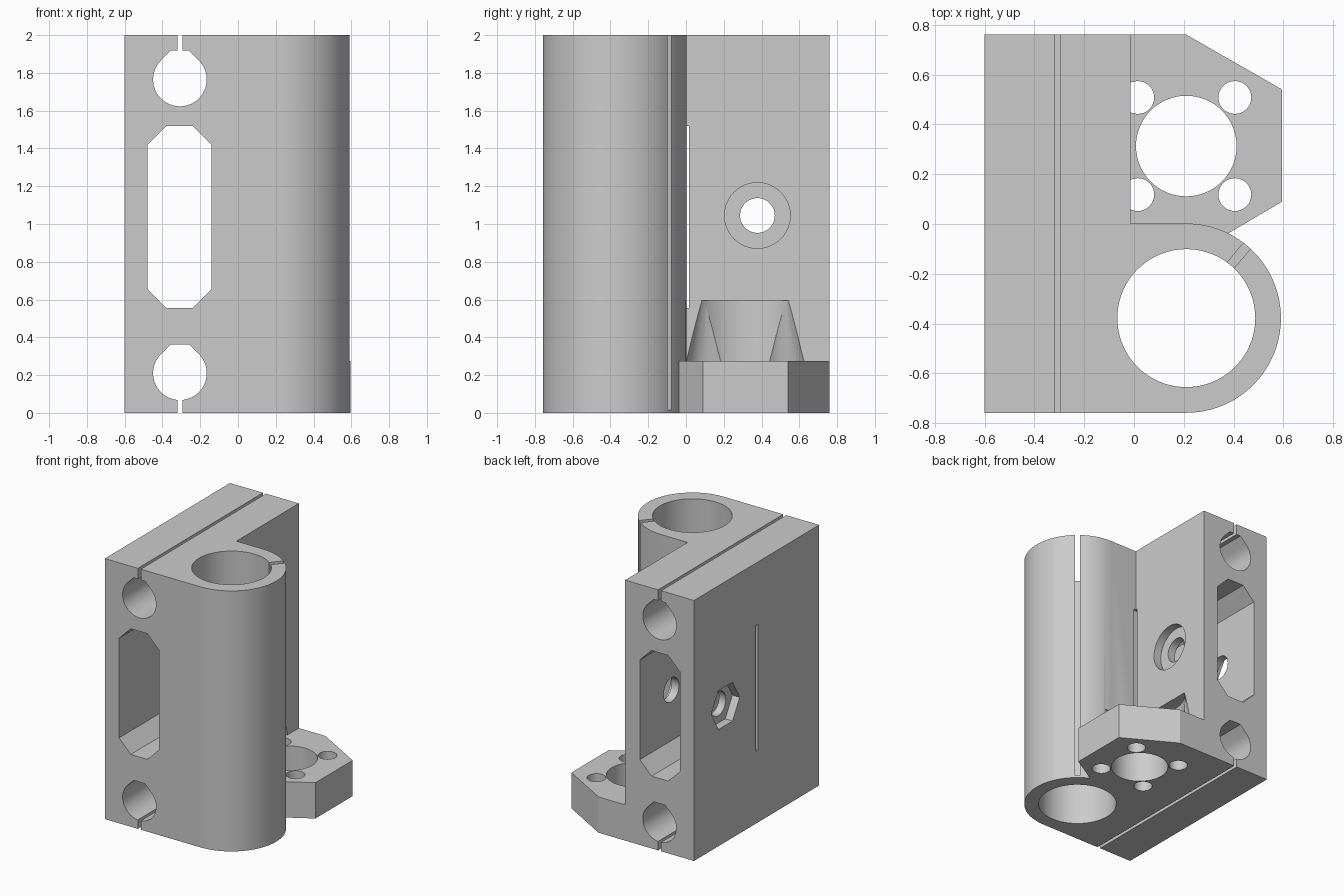
import bpy
import bmesh
from math import cos, sin, pi, radians
from mathutils import Matrix, Vector

if "Cube" in bpy.data.objects:
    bpy.data.objects.remove(bpy.data.objects["Cube"], do_unlink=True)

grey = bpy.data.materials.new("light grey")
grey.use_nodes = True
grey.diffuse_color = (0.6, 0.6, 0.6, 1)
grey.node_tree.nodes["Principled BSDF"].inputs["Base Color"].default_value = (0.6, 0.6, 0.6, 1)

# Matrices turning a profile's own axes (u, v, depth) into x, y, z
ALONG_Z = Matrix.Identity(3)
ALONG_Y = Matrix(((1, 0, 0), (0, 0, 1), (0, 1, 0)))   # profile in x, z
ALONG_X = Matrix(((0, 0, 1), (1, 0, 0), (0, 1, 0)))   # profile in y, z


def prism(name, points, low, high, axes=ALONG_Z, taper_points=None):
    """Extrude a profile from low to high, optionally to a second profile."""
    bm = bmesh.new()
    start = [bm.verts.new(axes @ Vector((u, v, low))) for u, v in points]
    end = [bm.verts.new(axes @ Vector((u, v, high))) for u, v in taper_points or points]
    bm.faces.new(start)
    bm.faces.new(end)
    n = len(points)
    for i in range(n):
        j = (i + 1) % n
        bm.faces.new((start[i], start[j], end[j], end[i]))
    bmesh.ops.recalc_face_normals(bm, faces=bm.faces)
    mesh = bpy.data.meshes.new(name)
    bm.to_mesh(mesh)
    bm.free()
    mesh.materials.append(grey)
    obj = bpy.data.objects.new(name, mesh)
    bpy.context.scene.collection.objects.link(obj)
    return obj


def arc(u, v, r, first=0, last=360, n=64):
    full = last - first == 360
    steps = n if full else n - 1
    return [(u + r * cos(radians(first + (last - first) * i / steps)),
             v + r * sin(radians(first + (last - first) * i / steps))) for i in range(n)]


def rect(u0, u1, v0, v1):
    return [(u0, v0), (u1, v0), (u1, v1), (u0, v1)]


def combine(target, other, operation="DIFFERENCE"):
    mod = target.modifiers.new(operation.lower(), "BOOLEAN")
    mod.operation = operation
    mod.solver = "EXACT"
    mod.object = other
    bpy.context.view_layer.update()
    graph = bpy.context.evaluated_depsgraph_get()
    result = bpy.data.meshes.new_from_object(target.evaluated_get(graph))
    target.modifiers.clear()
    target.data = result
    bpy.data.objects.remove(other, do_unlink=True)


# Tall block with the round rod clamp, one outline
CX, CY, R = 0.21, -0.378, 0.38
outline = [(-0.6, 0.76), (-0.6, -0.758)] + arc(CX, CY, R, -90, 90, 48)
outline += [(-0.015, CY + R), (-0.015, 0.76)]
body = prism("carriage_body", outline, 0, 2)

# Nut flange at the foot
flange = prism("nut_flange", [(-0.2, 0.76), (0.21, 0.76), (0.595, 0.54), (0.595, 0.09),
                              (0.378, -0.038), (0.2, -0.04), (-0.2, -0.04)], 0, 0.275)
combine(body, flange, "UNION")

# Rod bore and its radial clamping slit
combine(body, prism("rod_bore", arc(CX, CY, 0.277, n=96), -0.1, 2.1))
slit = prism("clamp_slit", rect(0.2, 0.42, -0.018, 0.018), 0.015, 2.1)
slit.data.transform(Matrix.Translation((CX, CY, 0)) @ Matrix.Rotation(radians(50), 4, "Z"))
combine(body, slit)

# Nut bore, clearance in the wall, four screw holes with tapered access
NX, NY, S = 0.21, 0.313, 0.195
combine(body, prism("nut_clearance", arc(NX, NY, 0.323), 0.275, 0.595))
combine(body, prism("nut_bore", arc(NX, NY, 0.202), -0.1, 0.4))
for sx in (-1, 1):
    for sy in (-1, 1):
        hx, hy = NX + sx * S, NY + sy * S
        combine(body, prism("screw_hole", arc(hx, hy, 0.066, n=32), -0.1, 0.3))
        combine(body, prism("screw_access", arc(hx, hy, 0.12, n=32), 0.275, 0.595,
                            taper_points=arc(hx, hy, 0.045, n=32)))

# Two teardrop rod channels through the depth, each with a thin slit outward
SX = -0.3075
for z, z0, z1 in ((0.21, -0.1, 0.1), (1.765, 1.88, 2.1)):
    r = 0.142
    drop = arc(SX, z, r, 135, 405, 48)
    tip = 1.414 * r - 0.153
    drop += [(SX + tip, z + 0.153), (SX - tip, z + 0.153)]
    combine(body, prism("rod_channel", drop, -1, 1, ALONG_Y))
    combine(body, prism("channel_slit", rect(SX - 0.0125, SX + 0.0125, z0, z1), -1, 1, ALONG_Y))

# Chamfered belt window through the depth
LO, HI, C = 0.555, 1.52, 0.1
window = [(-0.48, LO + C), (-0.38, LO), (-0.24, LO), (-0.14, LO + C),
          (-0.14, HI - C), (-0.24, HI), (-0.38, HI), (-0.48, HI - C)]
combine(body, prism("belt_window", window, -1, 1, ALONG_Y))

# Narrow upright slot across the walls
combine(body, prism("upright_slot", rect(-0.015, 0.015, LO, HI), -0.7, 0.0, ALONG_X))

# Cross bolt: through hole, round head recess and hexagonal nut recess
BY, BZ = 0.378, 1.045
combine(body, prism("bolt_hole", arc(BY, BZ, 0.092, n=48), -0.7, 0.1, ALONG_X))
combine(body, prism("head_recess", arc(BY, BZ, 0.174, n=48), -0.078, 0.1, ALONG_X))
combine(body, prism("nut_recess", arc(BY, BZ, 0.172, n=6), -0.7, -0.538, ALONG_X))

# Smooth the round walls, keep edges sharp
bpy.ops.object.select_all(action="DESELECT")
body.select_set(True)
bpy.context.view_layer.objects.active = body
bpy.ops.object.shade_smooth_by_angle(angle=radians(25))
